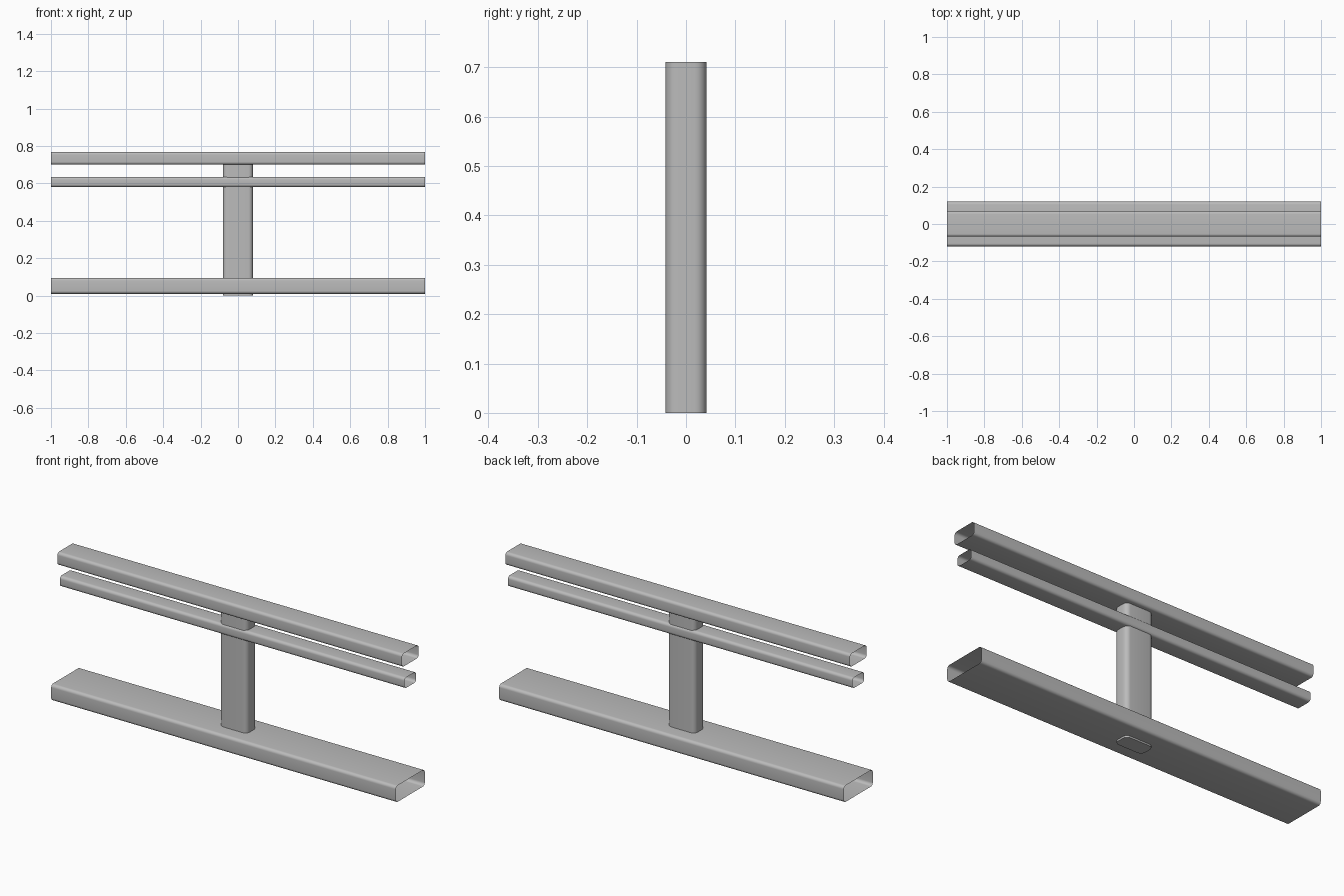
import bpy, bmesh, math
from mathutils import Vector

cube = bpy.data.objects.get("Cube")
if cube:
    bpy.data.objects.remove(cube, do_unlink=True)

# Single grey metal
metal = bpy.data.materials.new("grey_metal")
metal.use_nodes = True
grey = (0.5, 0.5, 0.5, 1)
metal.diffuse_color = grey
metal.node_tree.nodes["Principled BSDF"].inputs["Base Color"].default_value = grey


def rounded_rect(w, h, r, steps=6):
    """Outline of a rounded rectangle centred on the origin."""
    pts = []
    for i, (sx, sy) in enumerate([(1, 1), (-1, 1), (-1, -1), (1, -1)]):
        for k in range(steps + 1):
            a = math.pi / 2 * (i + k / steps)
            pts.append((sx * (w / 2 - r) + r * math.cos(a),
                        sy * (h / 2 - r) + r * math.sin(a)))
    return pts


def tube(name, outline, start, along, u, v, capped):
    """Sweep an outline lying in the u, v plane in a straight line."""
    bm = bmesh.new()
    start, along, u, v = map(Vector, (start, along, u, v))
    rings = [[bm.verts.new(base + u * a + v * b) for a, b in outline]
             for base in (start, start + along)]
    n = len(outline)
    for i in range(n):
        j = (i + 1) % n
        bm.faces.new((rings[0][i], rings[0][j], rings[1][j], rings[1][i]))
    if capped:
        bm.faces.new(rings[0][::-1])
        bm.faces.new(rings[1])
    mesh = bpy.data.meshes.new(name)
    bm.to_mesh(mesh)
    bm.free()
    mesh.materials.append(metal)
    ob = bpy.data.objects.new(name, mesh)
    bpy.context.collection.objects.link(ob)
    bpy.ops.object.select_all(action='DESELECT')
    ob.select_set(True)
    bpy.context.view_layer.objects.active = ob
    bpy.ops.object.shade_smooth_by_angle(angle=math.radians(35))
    return ob


# Open-ended horizontal rails: name, depth, bottom, top, corner radius
for name, depth, low, high, r in [
    ("base_rail", 0.24, 0.009, 0.095, 0.016),
    ("middle_rail", 0.096, 0.58, 0.635, 0.015),
    ("top_rail", 0.136, 0.70, 0.768, 0.015),
]:
    tube(name, rounded_rect(depth, high - low, r),
         (-1, 0, (low + high) / 2), (2, 0, 0), (0, 1, 0), (0, 0, 1), False)

# Upright post through the rails
tube("post", rounded_rect(0.16, 0.083, 0.024),
     (0, 0, 0), (0, 0, 0.711), (1, 0, 0), (0, 1, 0), True)
